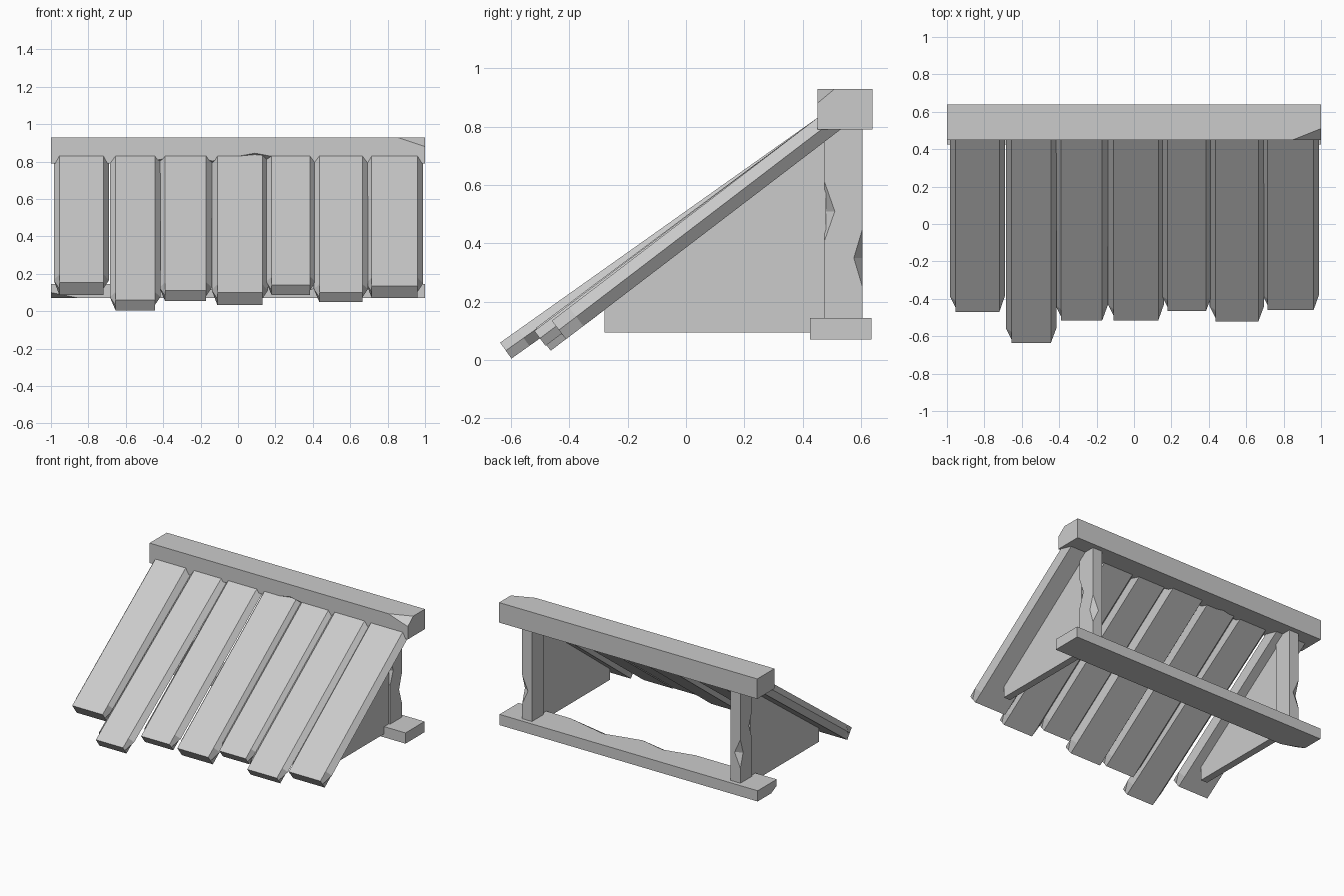
import bpy, bmesh
from math import hypot
from mathutils import Vector

cube = bpy.data.objects.get("Cube")
if cube:
    bpy.data.objects.remove(cube, do_unlink=True)

grey = bpy.data.materials.new("weathered_grey")
grey.use_nodes = True
grey.diffuse_color = (0.6, 0.6, 0.6, 1)
grey.node_tree.nodes["Principled BSDF"].inputs["Base Color"].default_value = (0.6, 0.6, 0.6, 1)


def finish(bm, name):
    """Turn a bmesh into a flat-shaded object."""
    bmesh.ops.recalc_face_normals(bm, faces=bm.faces)
    mesh = bpy.data.meshes.new(name)
    bm.to_mesh(mesh)
    bm.free()
    mesh.materials.append(grey)
    obj = bpy.data.objects.new(name, mesh)
    bpy.context.collection.objects.link(obj)
    return obj


def loft(name, rings):
    """Skin a row of matching rings and cap both ends."""
    bm = bmesh.new()
    rows = [[bm.verts.new(p) for p in ring] for ring in rings]
    n = len(rows[0])
    for a, b in zip(rows, rows[1:]):
        for i in range(n):
            j = (i + 1) % n
            bm.faces.new((a[i], a[j], b[j], b[i]))
    bm.faces.new(rows[0])
    bm.faces.new(rows[-1])
    return finish(bm, name)


def box(name, x, y, z):
    return loft(name, [[(u, y[0], z[0]), (u, y[1], z[0]), (u, y[1], z[1]), (u, y[0], z[1])] for u in x])


def chip(obj, centre, radii):
    """Knock a faceted chip out of an edge with a stretched octahedron."""
    bm = bmesh.new()
    for axis in range(3):
        for sign in (-1, 1):
            p = Vector(centre)
            p[axis] += sign * radii[axis]
            bm.verts.new(p)
    bmesh.ops.convex_hull(bm, input=bm.verts)
    cutter = finish(bm, "chip_cutter")
    cutter.hide_render = True
    mod = obj.modifiers.new("chip", 'BOOLEAN')
    mod.operation = 'DIFFERENCE'
    mod.solver = 'EXACT'
    mod.object = cutter
    bpy.context.view_layer.objects.active = obj
    bpy.ops.object.modifier_apply(modifier=mod.name)
    bpy.data.objects.remove(cutter, do_unlink=True)


# Ridge beam with a broken front corner and a worn lower edge
ridge = box("ridge_beam", (-1, 1), (0.45, 0.64), (0.79, 0.93))
chip(ridge, (1, 0.45, 0.93), (0.15, 0.06, 0.05))
chip(ridge, (0.09, 0.45, 0.79), (0.3, 0.07, 0.055))
chip(ridge, (-0.3, 0.45, 0.79), (0.25, 0.08, 0.04))

# Ground beam
base = box("ground_beam", (-1, 1), (0.425, 0.635), (0.07, 0.145))
chip(base, (-1, 0.425, 0.07), (0.15, 0.06, 0.03))
chip(base, (0.3, 0.425, 0.145), (0.3, 0.07, 0.04))
chip(base, (-0.15, 0.425, 0.145), (0.22, 0.05, 0.03))

# Posts and side panels, one pair per side
panel_profile = [(-0.28, 0.095), (0.48, 0.095), (0.48, 0.77), (-0.28, 0.19)]
for side, label in ((1, "left"), (-1, "right")):
    post = box(label + "_post", (side * 0.77, side * 0.845), (0.475, 0.605), (0.14, 0.8))
    chip(post, (side * 0.845, 0.475, 0.51), (0.04, 0.035, 0.1))
    chip(post, (side * 0.845, 0.605, 0.35), (0.045, 0.03, 0.1))
    loft(label + "_side_panel", [[(side * x, y, z) for y, z in panel_profile] for x in (0.785, 0.835)])

# Roof planks: left edge, right edge, front y, front top z, thickness
planks = [
    (-0.985, -0.69, -0.47, 0.155, 0.085),
    (-0.685, -0.415, -0.637, 0.06, 0.067),
    (-0.42, -0.14, -0.515, 0.11, 0.07),
    (-0.14, 0.16, -0.515, 0.10, 0.085),
    (0.15, 0.415, -0.465, 0.14, 0.068),
    (0.405, 0.695, -0.52, 0.10, 0.064),
    (0.685, 0.99, -0.46, 0.135, 0.08),
]
INSET = 0.03
for k, (x0, x1, y, z, thick) in enumerate(planks, 1):
    dy, dz = 0.45 - y, 0.83 - z
    length = hypot(dy, dz)
    along = Vector((0, dy, dz)) / length
    down = Vector((0, dz, -dy)) / length
    rings = []
    for s, bulge in ((0, INSET), (0.075, 0), (length + 0.06, 0)):
        section = [(x0 + INSET, 0), (x1 - INSET, 0), (x1 - bulge, 0.5),
                   (x1 - INSET, 1), (x0 + INSET, 1), (x0 + bulge, 0.5)]
        start = Vector((0, y, z)) + along * s
        rings.append([start + down * (d * thick) + Vector((x, 0, 0)) for x, d in section])
    loft("roof_plank_%d" % k, rings)
